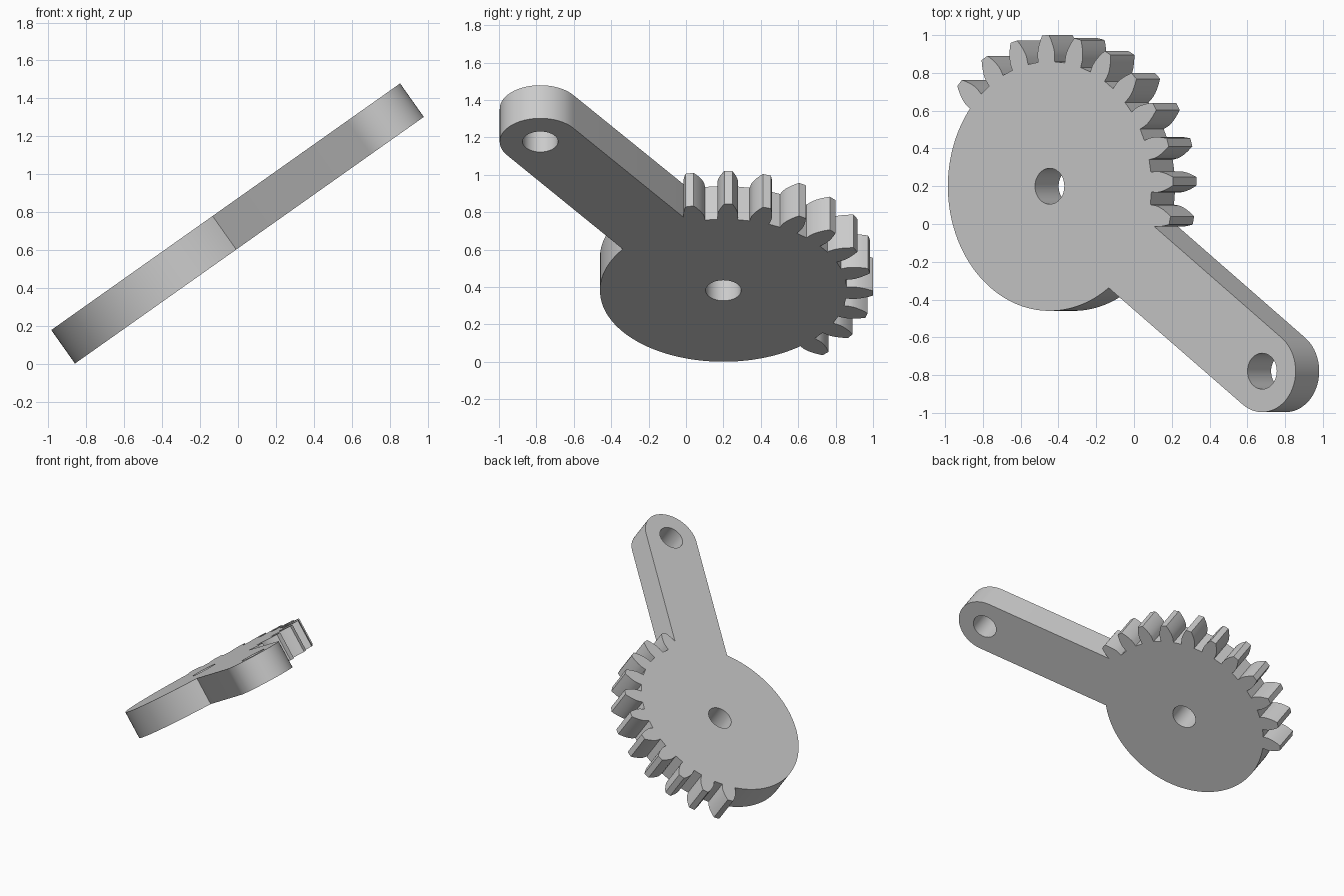
import bpy
import bmesh
from math import acos, cos, pi, radians, sin, tan

if "Cube" in bpy.data.objects:
    bpy.data.objects.remove(bpy.data.objects["Cube"], do_unlink=True)

# Proportions of the lever gear
TEETH = 24
TIP, ROOT = 0.80, 0.66
PITCH = TIP * TEETH / (TEETH + 2)
BASE = PITCH * cos(radians(20))
ARM_ANGLE, ARM_LENGTH, ARM_HALF = radians(-35.4), 1.69, 0.217
BORE = 0.095
THICKNESS = 0.2165
FIRST_TOOTH, TOOTH_COUNT = radians(-13.1), 11


def polar(r, a):
    return (r * cos(a), r * sin(a))


def arc(cx, cy, r, start, end, steps):
    angles = [start + (end - start) * i / steps for i in range(steps + 1)]
    return [(cx + r * cos(a), cy + r * sin(a)) for a in angles]


def involute(a):
    return tan(a) - a


def half_angle(r):
    """Half of the tooth's angular width at radius r."""
    flank = involute(acos(min(1, BASE / r)))
    return pi / 2 / TEETH + involute(radians(20)) - flank


def tooth(middle, radii):
    rising = [polar(r, middle - half_angle(r)) for r in radii]
    falling = [polar(r, middle + half_angle(r)) for r in reversed(FLANK)]
    return rising + falling


FLANK = [ROOT, BASE] + [BASE + (TIP - BASE) * i / 6 for i in range(1, 7)]

# Outline: rounded arm, then the toothed sector, then the plain disc
arm_x, arm_y = polar(ARM_LENGTH, ARM_ANGLE)
outline = arc(arm_x, arm_y, ARM_HALF, ARM_ANGLE - pi / 2, ARM_ANGLE + pi / 2, 32)
for i in range(TOOTH_COUNT):
    # The first flank starts where the arm edge runs into it
    radii = [r for r in FLANK if i or r > 0.705]
    outline += tooth(FIRST_TOOTH + i * 2 * pi / TEETH, radii)
last = FIRST_TOOTH + (TOOTH_COUNT - 1) * 2 * pi / TEETH + half_angle(ROOT)
outline += arc(0, 0, ROOT, last, 2 * pi + ARM_ANGLE - 0.335, 72)[1:]

# Bores at the gear hub and at the arm end
hub_bore = arc(0, 0, BORE, 0, 2 * pi, 40)[:-1]
arm_bore = arc(arm_x, arm_y, BORE, 0, 2 * pi, 40)[:-1]

# Extruded flat plate
curve = bpy.data.curves.new("lever_gear_profile", "CURVE")
curve.dimensions = "2D"
curve.fill_mode = "BOTH"
curve.extrude = THICKNESS / 2
for points in (outline, hub_bore, arm_bore):
    spline = curve.splines.new("POLY")
    spline.points.add(len(points) - 1)
    for point, (x, y) in zip(spline.points, points):
        point.co = (x, y, 0, 1)
    spline.use_cyclic_u = True

plate = bpy.data.objects.new("lever_gear", curve)
bpy.context.collection.objects.link(plate)
plate.location = (-0.384, 0.2, 0.47)
plate.rotation_euler = (0, radians(-35.26), 0)
bpy.ops.object.select_all(action="DESELECT")
plate.select_set(True)
bpy.context.view_layer.objects.active = plate
bpy.ops.object.convert(target="MESH")
plate = bpy.context.object
plate.name = "lever_gear"

# Weld the caps to the walls
bm = bmesh.new()
bm.from_mesh(plate.data)
bmesh.ops.remove_doubles(bm, verts=bm.verts, dist=0.0002)
bmesh.ops.recalc_face_normals(bm, faces=bm.faces)
bm.to_mesh(plate.data)
bm.free()
bpy.ops.object.shade_smooth_by_angle(angle=radians(25))

# Plain grey metal
grey = bpy.data.materials.new("light_grey")
grey.use_nodes = True
colour = (0.6, 0.6, 0.6, 1)
grey.diffuse_color = colour
grey.node_tree.nodes["Principled BSDF"].inputs["Base Color"].default_value = colour
plate.data.materials.clear()
plate.data.materials.append(grey)
